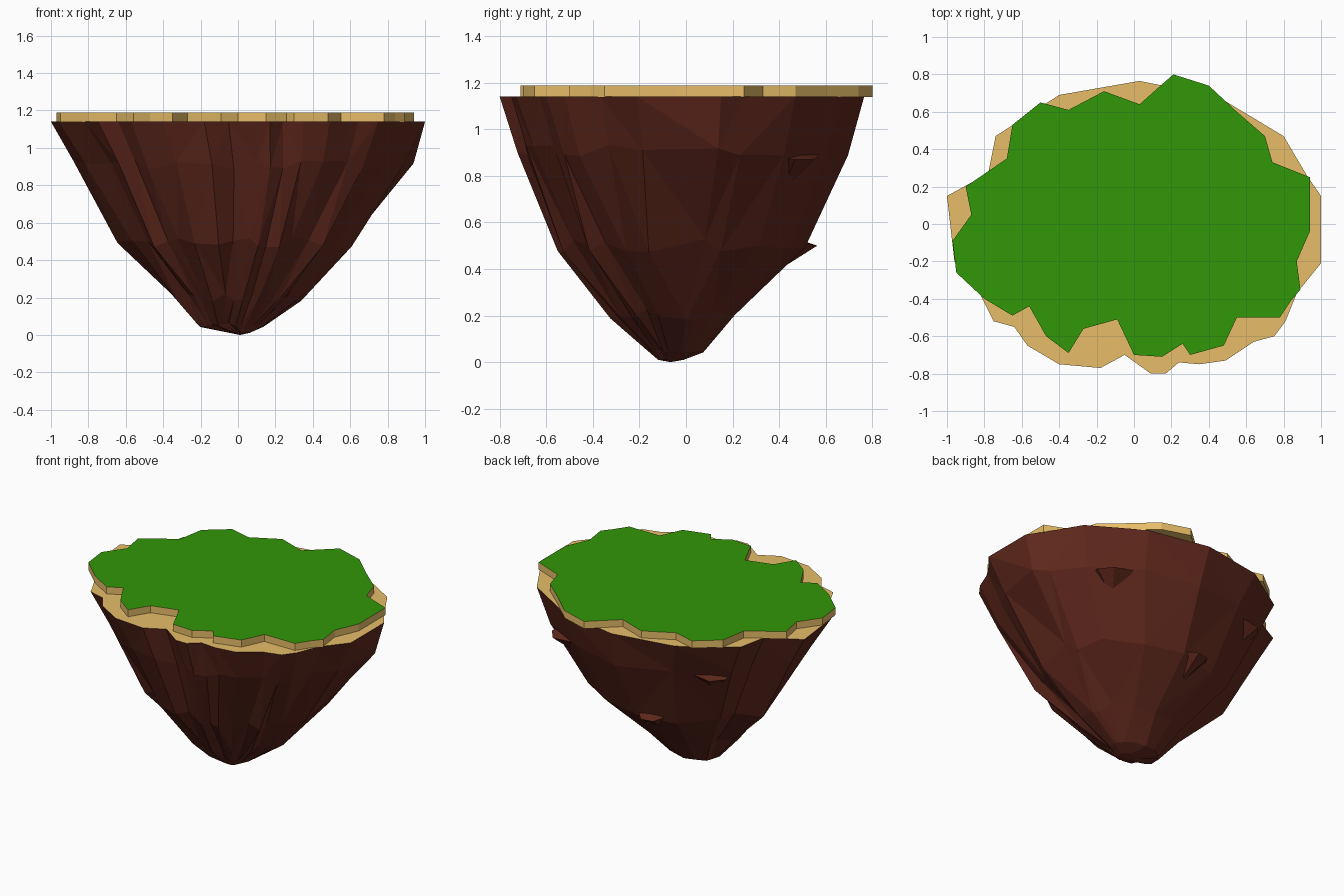
import bpy, bmesh, math, random
from mathutils import Vector

if "Cube" in bpy.data.objects:
    bpy.data.objects.remove(bpy.data.objects["Cube"])

random.seed(4)


def mat(name, rgb):
    m = bpy.data.materials.new(name)
    m.diffuse_color = (*rgb, 1)
    m.use_nodes = True
    m.node_tree.nodes["Principled BSDF"].inputs["Base Color"].default_value = m.diffuse_color
    return m


ROCK = mat("dark_brown_rock", (0.115, 0.021, 0.012))
SAND = mat("sand", (0.80, 0.51, 0.14))
GRASS = mat("grass_green", (0.03, 0.31, 0.002))


def finish(bm, name, mats):
    bmesh.ops.recalc_face_normals(bm, faces=bm.faces)
    me = bpy.data.meshes.new(name)
    bm.to_mesh(me)
    bm.free()
    ob = bpy.data.objects.new(name, me)
    bpy.context.collection.objects.link(ob)
    for m in mats:
        me.materials.append(m)
    return ob


def loft(bm, rings):
    """Skin stacked rings and cap both ends; returns bottom and top caps."""
    vs = [[bm.verts.new(p) for p in r] for r in rings]
    for a, b in zip(vs, vs[1:]):
        n = len(a)
        for i in range(n):
            j = (i + 1) % n
            bm.faces.new((a[i], a[j], b[j], b[i]))
    return bm.faces.new(vs[0]), bm.faces.new(vs[-1])


# Plan outlines, seen from the top
rock_edge = [(1, .15), (1, -.21), (.87, -.37), (.81, -.52), (.75, -.6), (.64, -.63),
             (.49, -.73), (.35, -.75), (.24, -.74), (.17, -.8), (.09, -.8), (-.05, -.7),
             (-.18, -.77), (-.4, -.75), (-.57, -.65), (-.64, -.55), (-.75, -.52),
             (-.82, -.38), (-.96, -.2), (-1, .15), (-.78, .27), (-.74, .47), (-.4, .69),
             (.03, .765), (.45, .68), (.8, .47), (.93, .25)]
grass_edge = [(.94, .25), (.94, -.04), (.87, -.2), (.89, -.35), (.84, -.41), (.78, -.5),
              (.55, -.5), (.48, -.65), (.3, -.7), (.26, -.64), (.15, -.71), (0, -.7),
              (-.09, -.51), (-.27, -.56), (-.35, -.69), (-.47, -.6), (-.56, -.44),
              (-.65, -.49), (-.8, -.4), (-.95, -.26), (-.97, -.09), (-.87, .05),
              (-.9, .2), (-.68, .35), (-.65, .53), (-.5, .65), (-.35, .61), (-.16, .71),
              (.03, .64), (.21, .8), (.4, .74), (.55, .6), (.7, .47), (.74, .33)]

# Rock levels: z, x min, x max, y min, y max, roughness, front corner taper
levels = [(0.01, -.04, .06, -.12, -.01, 0, 0), (.05, -.22, .14, -.17, .075, .01, .1),
          (.2, -.36, .35, -.33, .22, .025, .1), (.5, -.65, .66, -.595, .53, .03, .08),
          (.91, -.9, .945, -.75, .715, .03, .02), (1.14, -1, 1, -.8, .765, 0, 0)]


def rock_ring(z, x0, x1, y0, y1, rough, taper):
    ring = []
    cx, cy = (x0 + x1) / 2, (y0 + y1) / 2
    for x, y in rock_edge:
        s = 1 - random.uniform(0, 2) * rough
        if y < 0:
            s -= taper * min(1, abs(x * y) / .42)
        px = x0 + (x + 1) / 2 * (x1 - x0)
        py = y0 + (y + .8) / 1.565 * (y1 - y0)
        ring.append((cx + (px - cx) * s, cy + (py - cy) * s,
                     z + random.uniform(-rough, rough)))
    return ring


# Rock body with a sandy top face
bm = bmesh.new()
bottom, top = loft(bm, [rock_ring(*l) for l in levels])
bmesh.ops.poke(bm, faces=[bottom], offset=0)
for v in bm.verts:
    if len(v.link_faces) == len(rock_edge):
        v.co.z = 0
top.material_index = 1
bmesh.ops.triangulate(bm, faces=[f for f in bm.faces if len(f.verts) == 4])
finish(bm, "rock_body", [ROCK, SAND])

# Small flat-topped rock ledges jutting from the back: position, width, slope
for n, (x, y, z, w, run) in enumerate([(-.1, .555, .5, .12, .2),
                                       (-.59, .49, .88, .15, .16),
                                       (.65, .515, .87, .15, .16)]):
    bm = bmesh.new()
    out = Vector((x, y, 0)).normalized()
    side = Vector((-out.y, out.x, 0))
    tip = Vector((x, y, z))
    up = Vector((0, 0, 1))
    for p in (tip + side * w * .3, tip - side * w * .4,
              tip - out * .1 + side * w + up * .02, tip - out * .1 - side * w + up * .02,
              tip - out * .14 + up * .05, tip - out * run - up * .13):
        bm.verts.new(p)
    bmesh.ops.convex_hull(bm, input=bm.verts)
    finish(bm, f"rock_ledge_{n + 1}", [ROCK])

# Turf slab: sand sides, grass on top
bm = bmesh.new()
_, top = loft(bm, [[(x, y, z) for x, y in grass_edge] for z in (1.138, 1.188)])
top.material_index = 1
finish(bm, "turf_slab", [SAND, GRASS])
